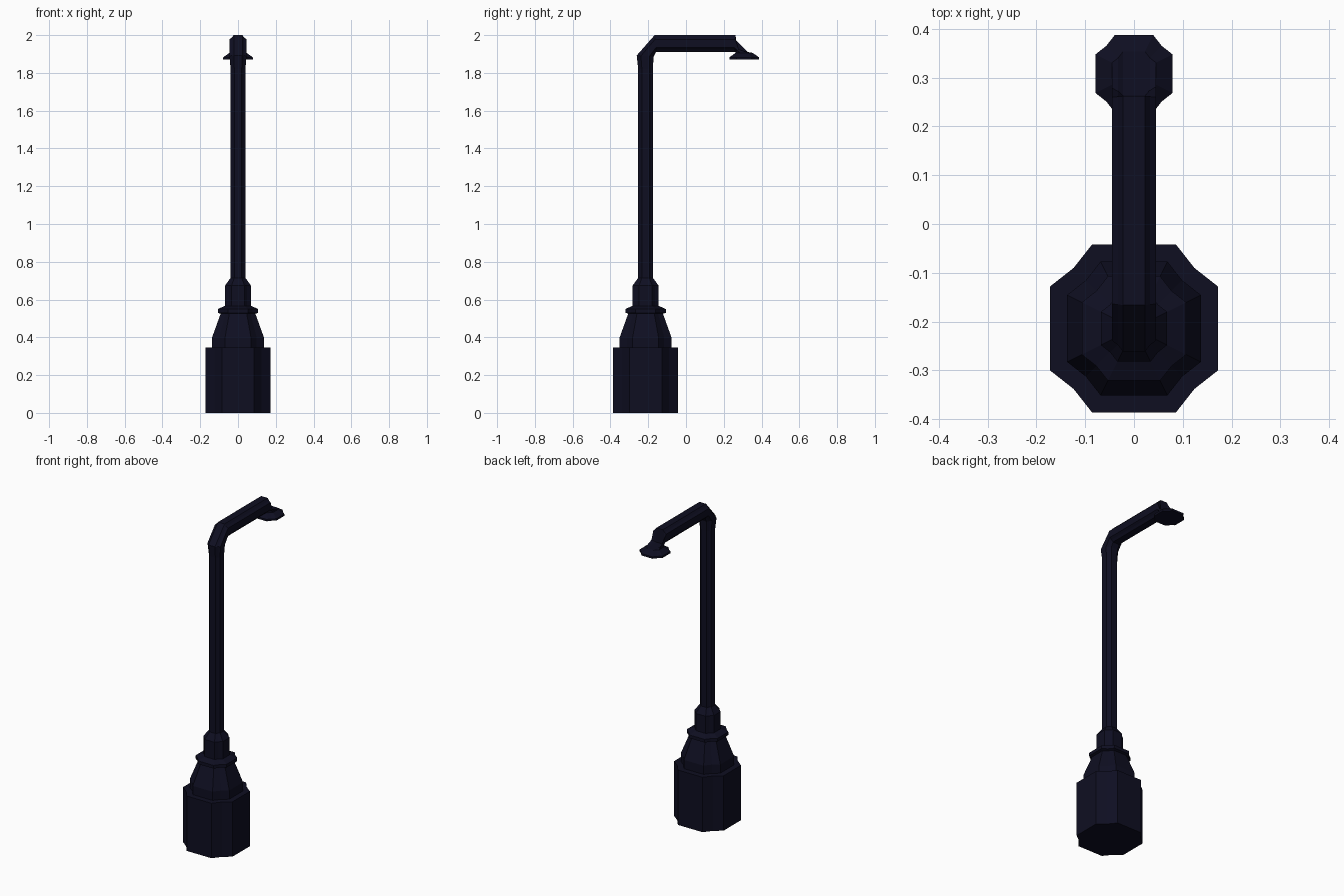
import bpy, bmesh

if "Cube" in bpy.data.objects:
    bpy.data.objects.remove(bpy.data.objects["Cube"])

mat = bpy.data.materials.new("dark navy metal")
mat.diffuse_color = (0.0045, 0.0045, 0.0155, 1)
mat.use_nodes = True
mat.node_tree.nodes["Principled BSDF"].inputs["Base Color"].default_value = mat.diffuse_color

# Twelve-point octagonal section with slightly pinched corners
quarter = [(1, 0.5), (0.72, 0.72), (0.5, 1)]
SECTION = []
for _ in range(4):
    SECTION += quarter
    quarter = [(-y, x) for x, y in quarter]


def loft(name, rings):
    """Each ring: half width in x, then (y, z) of its back and front edges."""
    bm = bmesh.new()
    loops = []
    for hx, (ya, za), (yb, zb) in rings:
        cy, cz, vy, vz = (ya + yb) / 2, (za + zb) / 2, (yb - ya) / 2, (zb - za) / 2
        loops.append([bm.verts.new((px * hx, cy + py * vy, cz + py * vz))
                      for px, py in SECTION])
    n = len(SECTION)
    for a, b in zip(loops, loops[1:]):
        for i in range(n):
            j = (i + 1) % n
            bm.faces.new((a[i], a[j], b[j], b[i]))
    bm.faces.new(loops[0])
    bm.faces.new(loops[-1])
    bmesh.ops.recalc_face_normals(bm, faces=bm.faces)
    me = bpy.data.meshes.new(name)
    bm.to_mesh(me)
    bm.free()
    me.materials.append(mat)
    ob = bpy.data.objects.new(name, me)
    bpy.context.collection.objects.link(ob)


def level(h, z, y=-0.214):
    return (h, (y - h, z), (y + h, z))


# Pedestal with tapered shoulder, flange and collar
loft("pedestal", [level(h, z) for h, z in [
    (0.172, 0), (0.172, 0.345), (0.137, 0.345), (0.137, 0.40), (0.092, 0.525),
    (0.107, 0.53), (0.107, 0.55), (0.068, 0.567), (0.068, 0.675), (0.039, 0.715)]])

# Pole bending into the arm and flaring out into the lamp head
loft("pole_arm_and_head", [
    level(0.039, 0.70),
    level(0.039, 1.82),
    (0.045, (-0.261, 1.892), (-0.172, 1.885)),
    (0.045, (-0.166, 2.0), (-0.158, 1.911)),
    (0.045, (0.262, 2.0), (0.254, 1.911)),
    level(0.045, 1.906, 0.308),
    level(0.079, 1.882, 0.308),
    level(0.079, 1.87, 0.308)])
